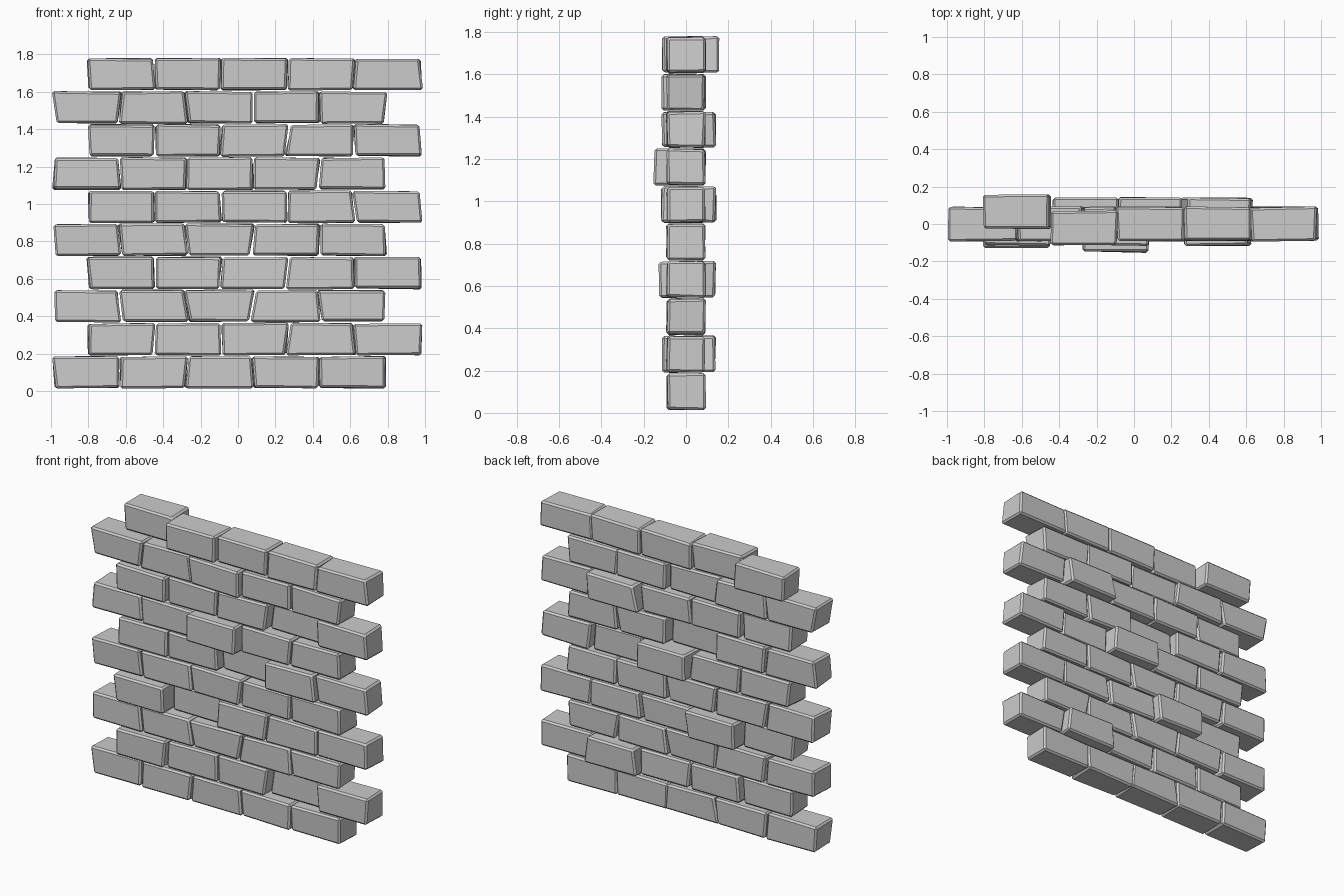
import bpy, bmesh, random

if "Cube" in bpy.data.objects:
    bpy.data.objects.remove(bpy.data.objects["Cube"])

random.seed(7)
COURSE_H = 0.177   # height of one course
PITCH = 0.355      # brick length including joint
GAP = 0.004

# Lean of each vertical joint (top minus bottom, in hundredths), bottom course first
LEAN = [
    (-2, 0, 2, -1, 0, 0),
    (0, 1, -1, 2, -2, 1),
    (-1, -2, -3, 3, -2, 0),
    (-2, 0, 1, 2, 0, -1),
    (-1, -2, -2, 2, 0, 0),
    (0, 0, 0, 0, -2, -1),
    (1, -1, 0, 0, 2, 0),
    (-1, 0, 1, 2, 0, -1),
    (-3, 2, -2, 0, 0, 2),
    (-1, -1, 0, 1, 1, -2),
]

# Bricks pushed out of the wall plane: (course, brick) -> y shift
SHIFT = {
    (9, 0): 0.065, (7, 3): 0.05, (5, 2): 0.05, (3, 1): 0.05, (1, 3): 0.05,
    (6, 2): -0.06, (3, 0): -0.035, (5, 3): -0.025, (7, 0): -0.025,
    (8, 2): -0.025, (9, 1): -0.02, (1, 0): -0.02,
}


def jit(a):
    return random.uniform(-a, a)


def brick(name, left, right, lean_l, lean_r, z0, z1, y):
    """Slightly irregular block with chamfered edges."""
    bm = bmesh.new()
    bmesh.ops.create_cube(bm, size=2)
    for v in bm.verts:
        sx, sy, sz = v.co
        x = right + lean_r * sz / 2 - GAP if sx > 0 else left + lean_l * sz / 2 + GAP
        x += jit(0.004) if sy < 0 else jit(0.012)
        z = (z1 - GAP if sz > 0 else z0 + GAP) + jit(0.004)
        v.co = (max(-0.995, min(0.99, x)), y + sy * 0.09 + jit(0.005), max(0.0, z))
    bmesh.ops.bevel(bm, geom=bm.edges[:], offset=0.011, segments=1,
                    profile=0.5, affect='EDGES')
    bmesh.ops.recalc_face_normals(bm, faces=bm.faces[:])
    mesh = bpy.data.meshes.new(name)
    bm.to_mesh(mesh)
    bm.free()
    bpy.context.collection.objects.link(bpy.data.objects.new(name, mesh))


# Courses in running bond, alternately offset left and right
for row, leans in enumerate(LEAN):
    start = -0.985 if row % 2 == 0 else -0.80
    z0 = 0.012 + row * COURSE_H
    for i in range(5):
        brick(f"course_{row + 1}_brick_{i + 1}",
              start + i * PITCH, start + (i + 1) * PITCH + (0.007 if row % 2 and i == 4 else 0),
              leans[i] / 100, leans[i + 1] / 100,
              z0, z0 + COURSE_H, SHIFT.get((row, i), 0.0))
